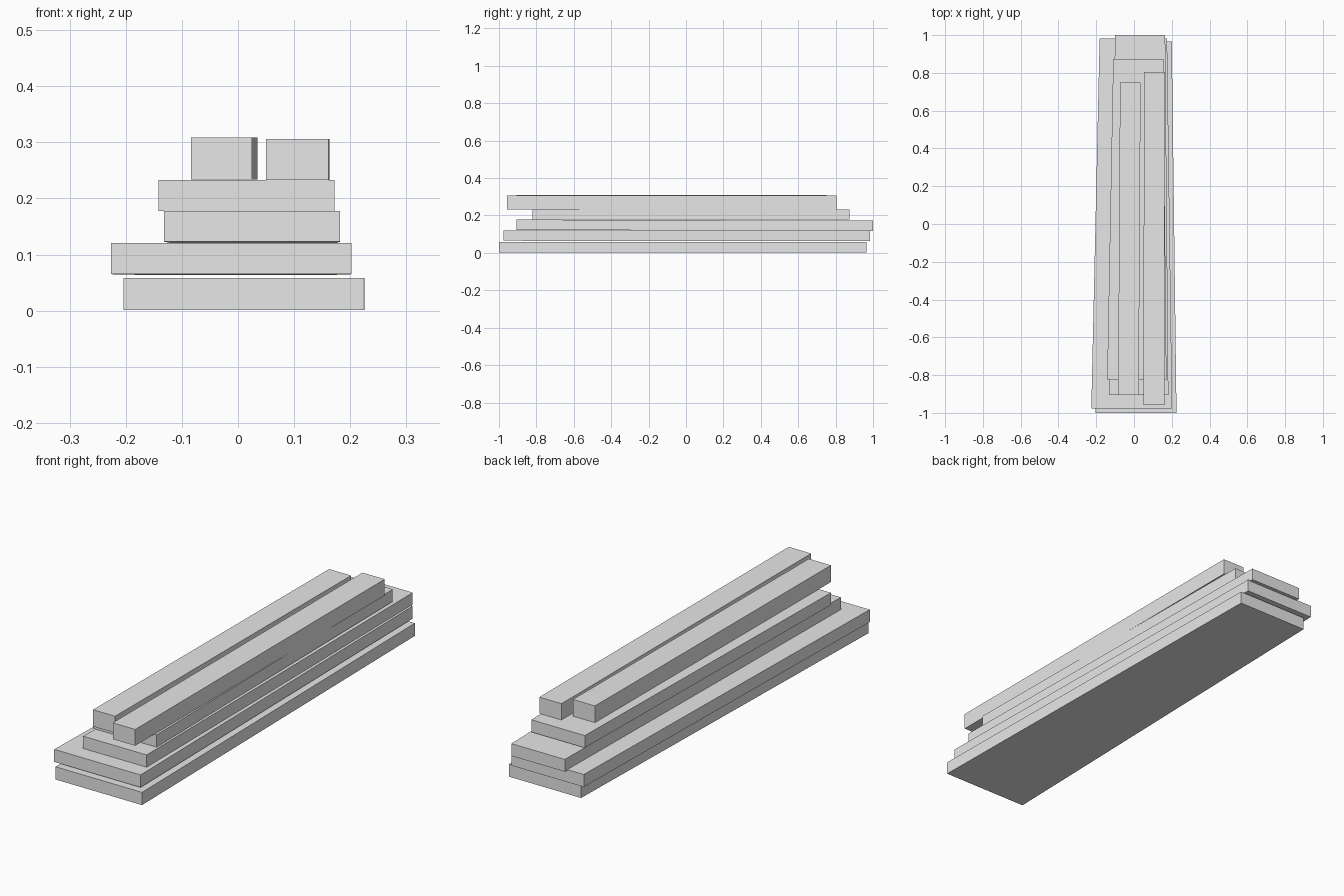
import bpy
import bmesh

cube = bpy.data.objects.get("Cube")
if cube:
    bpy.data.objects.remove(cube, do_unlink=True)

grey = bpy.data.materials.new("plain_grey")
grey.use_nodes = True
grey.diffuse_color = (0.8, 0.8, 0.8, 1)
grey.node_tree.nodes["Principled BSDF"].inputs["Base Color"].default_value = (0.8, 0.8, 0.8, 1)


def plank(name, front, back, thickness):
    """Tapered board; each end is (left x, right x, y, underside z)."""
    bm = bmesh.new()
    bmesh.ops.create_cube(bm, size=1)
    for v in bm.verts:
        x0, x1, y, z = front if v.co.y < 0 else back
        v.co = (x0 if v.co.x < 0 else x1, y, z + (thickness if v.co.z > 0 else 0))
    bmesh.ops.recalc_face_normals(bm, faces=bm.faces)
    mesh = bpy.data.meshes.new(name)
    bm.to_mesh(mesh)
    bm.free()
    mesh.materials.append(grey)
    obj = bpy.data.objects.new(name, mesh)
    bpy.context.collection.objects.link(obj)


# Wide boards at the bottom of the stack
plank("bottom_board", (-0.204, 0.225, -1.0, 0.001), (-0.156, 0.2, 0.965, 0.001), 0.057)
plank("second_board", (-0.226, 0.202, -0.977, 0.065), (-0.182, 0.175, 0.983, 0.064), 0.056)

# Medium boards
plank("third_board", (-0.132, 0.182, -0.906, 0.123), (-0.1, 0.165, 1.0, 0.117), 0.055)
plank("fourth_board", (-0.142, 0.172, -0.822, 0.178), (-0.11, 0.155, 0.873, 0.178), 0.055)

# Narrow beams on top
plank("top_right_beam", (-0.084, 0.025, -0.905, 0.234), (-0.074, 0.035, 0.75, 0.234), 0.075)
plank("top_left_beam", (0.05, 0.161, -0.957, 0.233), (0.053, 0.163, 0.805, 0.233), 0.073)
